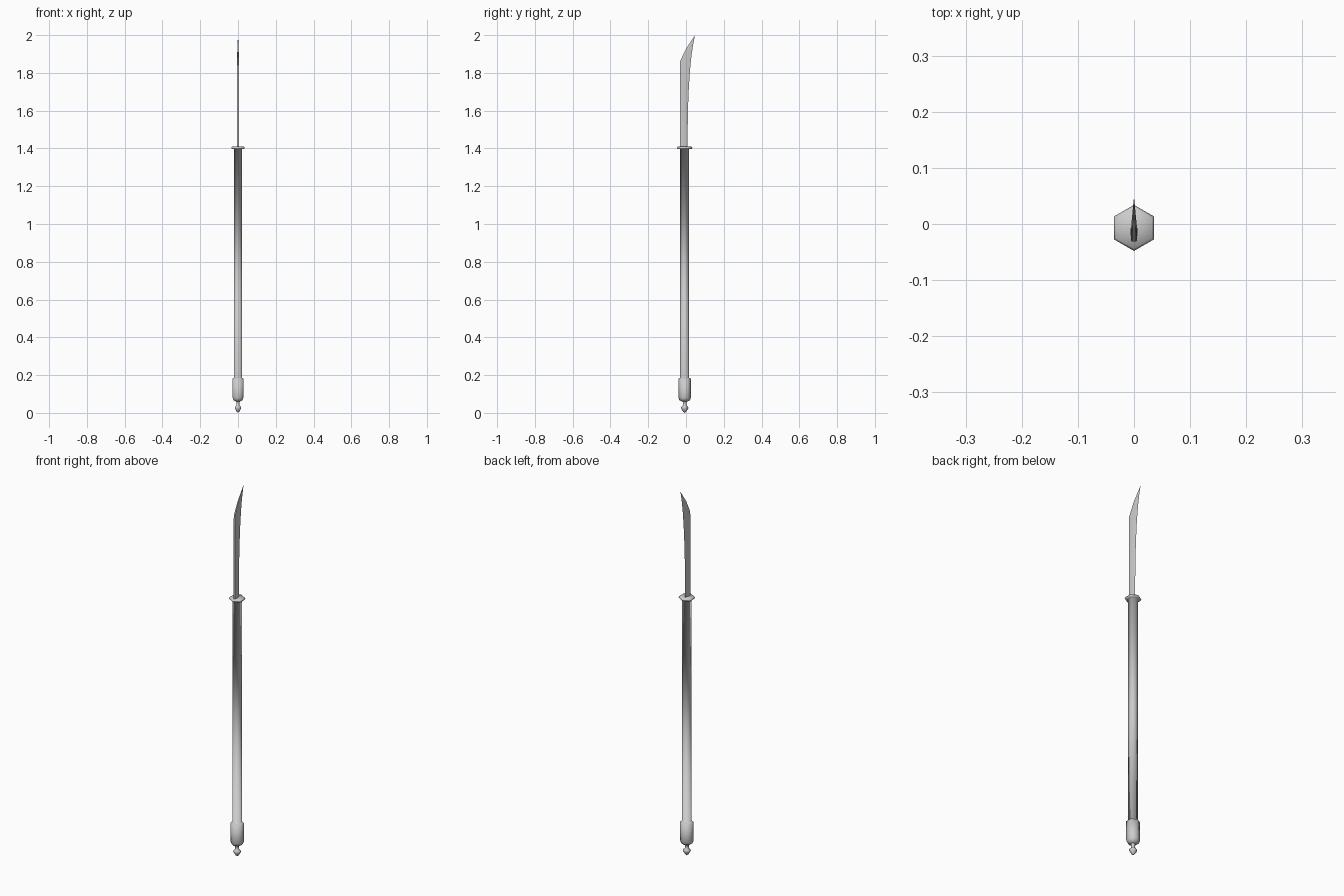
import bpy, bmesh
from math import sin, cos, pi

if "Cube" in bpy.data.objects:
    bpy.data.objects.remove(bpy.data.objects["Cube"])

CY = -0.007  # pole axis offset from the centre


def finish(name, bm):
    bmesh.ops.recalc_face_normals(bm, faces=bm.faces)
    me = bpy.data.meshes.new(name)
    bm.to_mesh(me)
    bm.free()
    me.shade_smooth()
    ob = bpy.data.objects.new(name, me)
    bpy.context.collection.objects.link(ob)
    return ob


def loft(name, rings, cap_start=True, cap_end=True):
    """Skin a list of rings; a ring with one point closes to a tip."""
    bm = bmesh.new()
    vr = [[bm.verts.new(p) for p in r] for r in rings]
    for a, b in zip(vr, vr[1:]):
        n = max(len(a), len(b))
        for i in range(n):
            j = (i + 1) % n
            if len(a) == 1:
                bm.faces.new((a[0], b[j], b[i]))
            elif len(b) == 1:
                bm.faces.new((a[i], a[j], b[0]))
            else:
                bm.faces.new((a[i], a[j], b[j], b[i]))
    if cap_start and len(vr[0]) > 2:
        bm.faces.new(vr[0])
    if cap_end and len(vr[-1]) > 2:
        bm.faces.new(vr[-1])
    return finish(name, bm)


def hex_turn(name, profile, **caps):
    """Six-sided turned part from (radius, z) points, corners on the y axis."""
    rings = []
    for r, z in profile:
        if r == 0:
            rings.append([(0, CY, z)])
        else:
            rings.append([(r * cos(pi / 2 + i * pi / 3),
                           CY + r * sin(pi / 2 + i * pi / 3), z) for i in range(6)])
    return loft(name, rings, **caps)


# Shaft, flared where it meets the end cap and the guard
hex_turn("shaft", [(0.032, 0.183), (0.0235, 0.184), (0.0235, 1.396), (0.036, 1.398)],
         cap_start=False, cap_end=False)

# Guard plate
hex_turn("guard", [(0, 1.397), (0.037, 1.397), (0.041, 1.403), (0.037, 1.409), (0, 1.409)])

# End cap at the foot of the shaft
hex_turn("end_cap", [(0, 0.059), (0.011, 0.059), (0.028, 0.067), (0.033, 0.08),
                     (0.033, 0.183), (0.0235, 0.184), (0, 0.184)])

# Small finial below the cap
hex_turn("finial", [(0, 0), (0.008, 0.006), (0.020, 0.025), (0.018, 0.033),
                    (0.010, 0.039), (0.010, 0.056), (0.015, 0.064)])

# Blade: (z at spine, spine y, z at edge, edge y, half thickness)
sections = [
    (1.400, -0.031, 1.400, 0.008, 0.0065),
    (1.600, -0.031, 1.600, 0.010, 0.0065),
    (1.720, -0.031, 1.720, 0.015, 0.0062),
    (1.800, -0.031, 1.815, 0.021, 0.0058),
    (1.862, -0.031, 1.900, 0.030, 0.0050),
    (1.930, 0.001, 1.950, 0.038, 0.0030),
]
rings = []
for zb, yb, ze, ye, t in sections:
    ym, zm = yb + (ye - yb) * 0.45, zb + (ze - zb) * 0.45
    rings.append([(-t * 0.75, yb, zb), (t * 0.75, yb, zb), (t, ym, zm),
                  (0, ye, ze), (-t, ym, zm)])
rings.append([(0, 0.048, 2.0)])
blade = loft("blade", rings)
blade.data.set_sharp_from_angle(angle=0.7)
